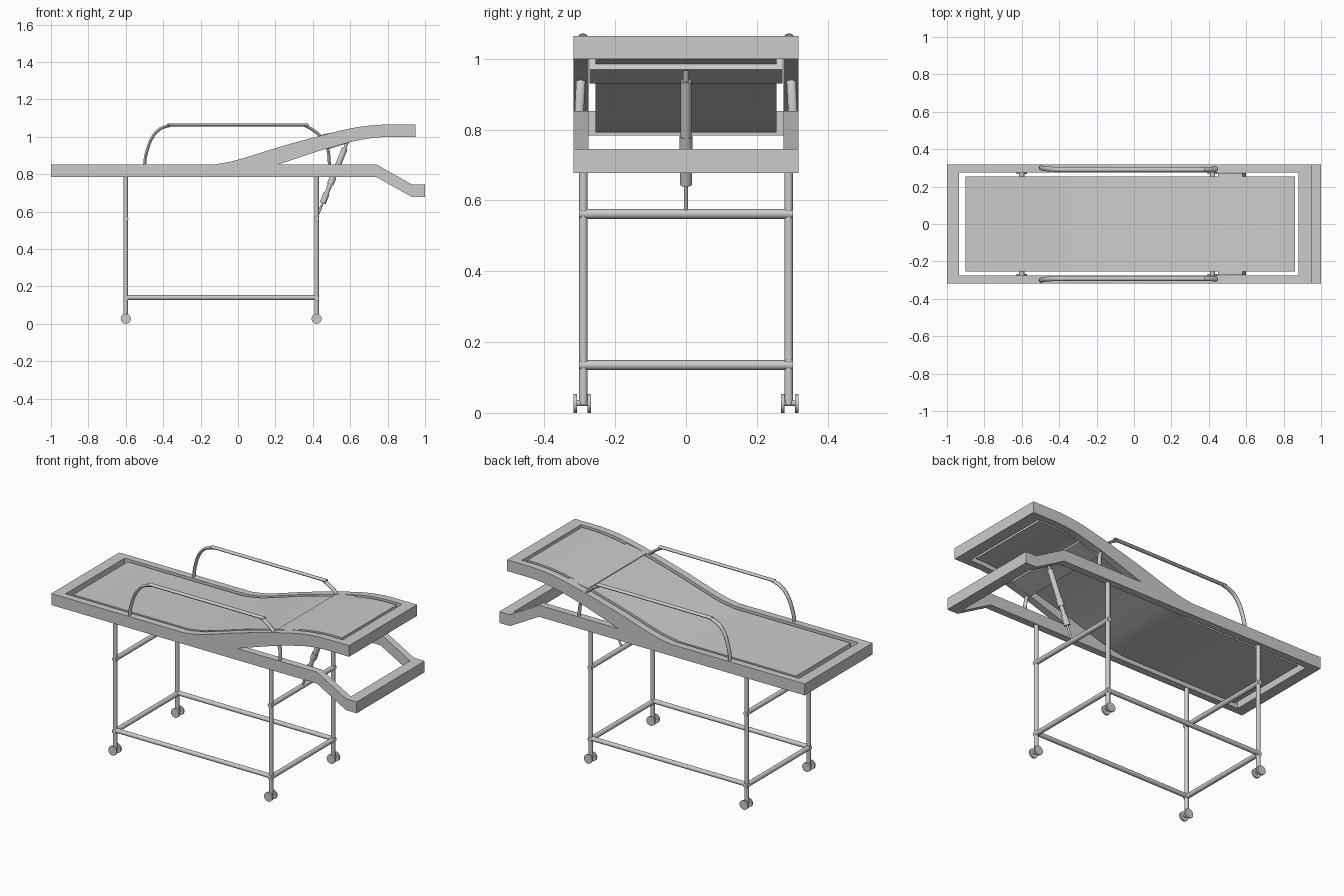
import bpy, bmesh, math
from mathutils import Vector

if "Cube" in bpy.data.objects:
    bpy.data.objects.remove(bpy.data.objects["Cube"])


def finish(name, bm, smooth=True):
    bmesh.ops.recalc_face_normals(bm, faces=bm.faces)
    me = bpy.data.meshes.new(name)
    bm.to_mesh(me)
    bm.free()
    ob = bpy.data.objects.new(name, me)
    bpy.context.collection.objects.link(ob)
    if smooth:
        bpy.ops.object.select_all(action='DESELECT')
        ob.select_set(True)
        bpy.context.view_layer.objects.active = ob
        bpy.ops.object.shade_smooth_by_angle(angle=math.radians(35))
    return ob


def prism(name, top, bottom, y0, y1):
    """Side profile in xz, extruded from y0 to y1."""
    bm = bmesh.new()
    pts = list(top) + list(reversed(bottom))
    face = bm.faces.new([bm.verts.new((x, y0, z)) for x, z in pts])
    ext = bmesh.ops.extrude_face_region(bm, geom=[face])
    verts = [v for v in ext['geom'] if isinstance(v, bmesh.types.BMVert)]
    bmesh.ops.translate(bm, verts=verts, vec=(0, y1 - y0, 0))
    return finish(name, bm)


def box(name, x0, x1, y0, y1, z0, z1):
    return prism(name, [(x0, z1), (x1, z1)], [(x0, z0), (x1, z0)], y0, y1)


def rod(name, a, b, r, n=20):
    a, b = Vector(a), Vector(b)
    bm = bmesh.new()
    bmesh.ops.create_cone(bm, cap_ends=True, segments=n, radius1=r, radius2=r,
                          depth=(b - a).length)
    bm.transform((b - a).to_track_quat('Z', 'Y').to_matrix().to_4x4())
    bmesh.ops.translate(bm, verts=bm.verts, vec=(a + b) / 2)
    return finish(name, bm)


def sweep(name, path, ry, rp, n=12):
    """Oval tube along a path lying roughly in the xz plane."""
    bm = bmesh.new()
    rings = []
    for i, p in enumerate(path):
        t = (path[min(i + 1, len(path) - 1)] - path[max(i - 1, 0)]).normalized()
        side = t.cross(Vector((0, 1, 0))).normalized()
        across = side.cross(t)
        rings.append([bm.verts.new(p + across * ry * math.cos(k * math.tau / n)
                                   + side * rp * math.sin(k * math.tau / n)) for k in range(n)])
    for a, b in zip(rings, rings[1:]):
        for k in range(n):
            bm.faces.new((a[k], a[(k + 1) % n], b[(k + 1) % n], b[k]))
    bm.faces.new(rings[0])
    bm.faces.new(rings[-1])
    return finish(name, bm)


def spline(pts, steps=4):
    """Catmull-Rom smoothing of a list of xz points."""
    p = [Vector(q) for q in pts]
    p = [2 * p[0] - p[1]] + p + [2 * p[-1] - p[-2]]
    out = []
    for a, b, c, d in zip(p, p[1:], p[2:], p[3:]):
        for s in range(steps):
            t = s / steps
            out.append(0.5 * (2 * b + (c - a) * t + (2 * a - 5 * b + 4 * c - d) * t * t
                              + (3 * b - a - 3 * c + d) * t ** 3))
    return [tuple(q) for q in out] + [tuple(p[-2])]


OUT, INN = 0.318, 0.276
rise = spline([(-.14, .85), (-.04, .867), (.06, .895), (.22, .945), (.43, 1.003),
               (.59, 1.042), (.69, 1.058), (.78, 1.065)])
under = spline([(.22, .853), (.43, .923), (.57, .963), (.68, .988), (.78, .999)])

for s, tag in ((-1, 'front'), (1, 'back')):
    # fixed base rail with dropped end
    prism(f'base_rail_{tag}', [(-1, .852), (.74, .852), (.93, .745), (1, .745)],
          [(-1, .784), (.74, .784), (.93, .678), (1, .678)], s * INN, s * OUT)
    # raised rail of the tilting backrest
    prism(f'backrest_rail_{tag}', rise + [(.95, 1.065)],
          [(-.14, .84), (.2, .84)] + under + [(.95, .999)], s * INN, s * OUT)
    # guard rail
    arc = spline([(-.5, .84), (-.493, .90), (-.465, .985), (-.42, 1.04), (-.36, 1.061), (-.32, 1.063),
                  (.32, 1.063), (.36, 1.058), (.41, 1.03), (.455, .985), (.483, .92), (.489, .84)], 3)
    sweep(f'guard_rail_{tag}',
          [Vector((x, s * (.302 - .05 * (z - .84)), z)) for x, z in arc], .013, .008)
    # lower side bar
    rod(f'lower_side_bar_{tag}', (-.61, s * .29, .14), (.43, s * .29, .14), .013)
    for x, end in ((-.6, 'foot'), (.42, 'head')):
        # leg with twin-wheel caster
        rod(f'leg_{end}_{tag}', (x, s * .29, .025), (x, s * .29, .80), .012)
        rod(f'axle_{end}_{tag}', (x, s * .29 - .022, .028), (x, s * .29 + .022, .028), .009)
        for d in (-1, 1):
            y = s * .293 + d * .02
            rod(f'wheel_{end}_{tag}_{d}', (x, y - .005, .027), (x, y + .005, .027), .027, 24)

# end bars
box('base_end_bar_foot', -1, -.935, -INN, INN, .784, .852)
box('base_end_bar_head', .935, 1, -INN, INN, .678, .745)
box('backrest_end_bar', .88, .95, -INN, INN, .999, 1.065)

# leg cross bars
for x, end in ((-.6, 'foot'), (.42, 'head')):
    rod(f'lower_cross_bar_{end}', (x, -.302, .135), (x, .302, .135), .014)
    rod(f'upper_cross_bar_{end}', (x, -.302, .562), (x, .302, .562), .014)

# curved bed panel
top = [(-.9, .848)] + [(x, z - .002) for x, z in rise] + [(.86, 1.063)]
prism('bed_panel', top, [(x, z - .056) for x, z in top], -.255, .255)

# piston mounting plate under the panel
prism('piston_plate', [(.45, 1.012), (.58, 1.036)], [(.475, .93), (.60, .97)], -.273, .273)

# gas piston
a, b = Vector((.42, 0, .565)), Vector((.582, 0, .965))
for name, t0, t1, r in (('piston_rod', 0, .9, .006), ('piston_sleeve', .2, .33, .017),
                        ('piston_neck', .33, .47, .012), ('piston_collar', .45, .54, .018),
                        ('piston_cylinder', .54, .93, .0155), ('piston_tip', .92, 1.02, .008)):
    rod(name, a.lerp(b, t0), a.lerp(b, t1), r)
